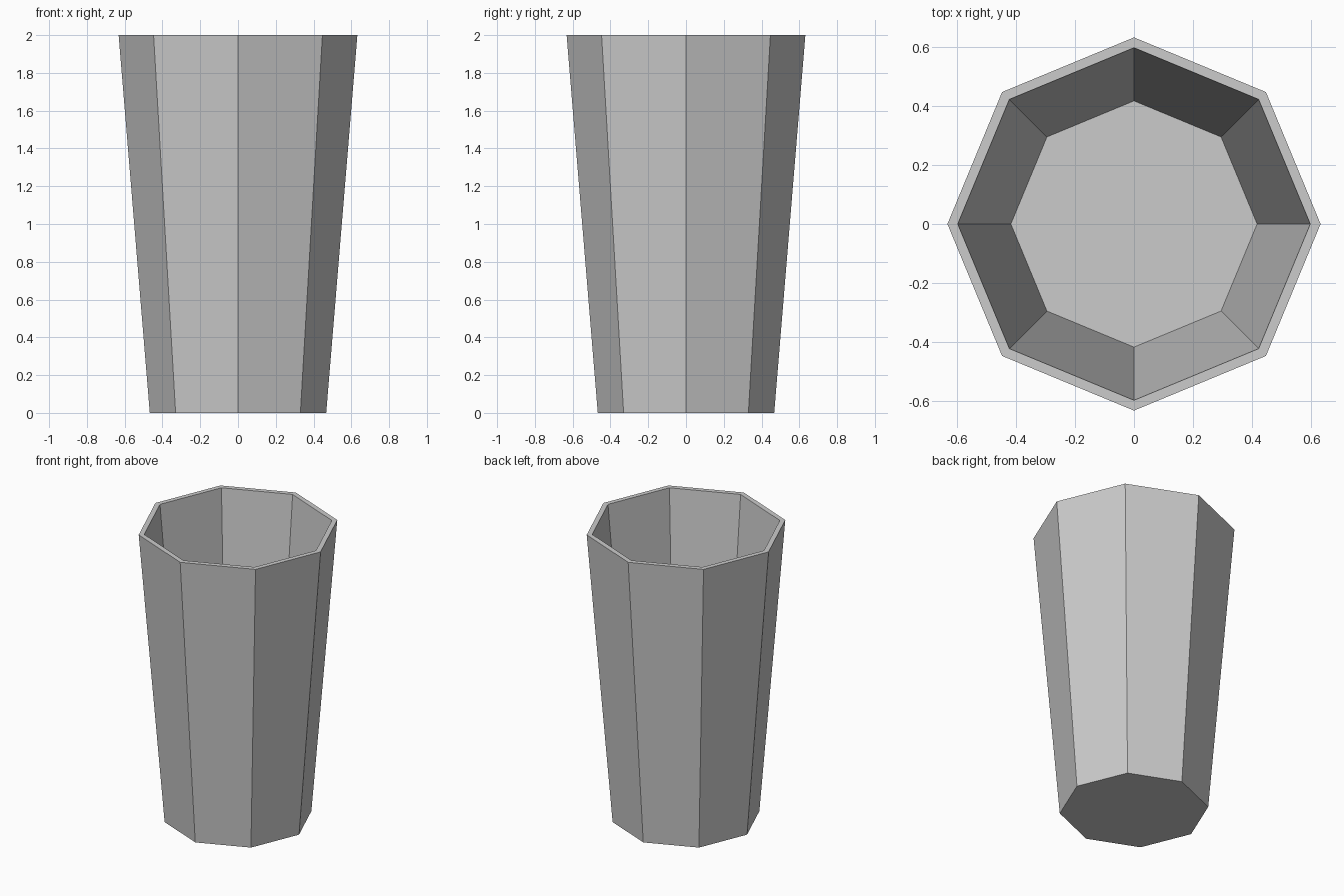
import bpy, bmesh
from math import cos, sin, pi

if "Cube" in bpy.data.objects:
    bpy.data.objects.remove(bpy.data.objects["Cube"])

SIDES = 8
# (radius, height) rings: outer base, outer rim, inner rim, inner floor
PROFILE = [(0.467, 0.0), (0.632, 2.0), (0.597, 2.0), (0.417, 0.05)]

bm = bmesh.new()
rings = [[bm.verts.new((r * cos(2 * pi * i / SIDES), r * sin(2 * pi * i / SIDES), z))
          for i in range(SIDES)] for r, z in PROFILE]

# Outer wall, rim and inner wall
for a, b in zip(rings, rings[1:]):
    for i in range(SIDES):
        j = (i + 1) % SIDES
        bm.faces.new((a[i], a[j], b[j], b[i]))

# Underside and inner floor
bm.faces.new(rings[0][::-1])
bm.faces.new(rings[-1])
bmesh.ops.recalc_face_normals(bm, faces=bm.faces)

mesh = bpy.data.meshes.new("cup")
bm.to_mesh(mesh)
bm.free()
bpy.context.collection.objects.link(bpy.data.objects.new("cup", mesh))
